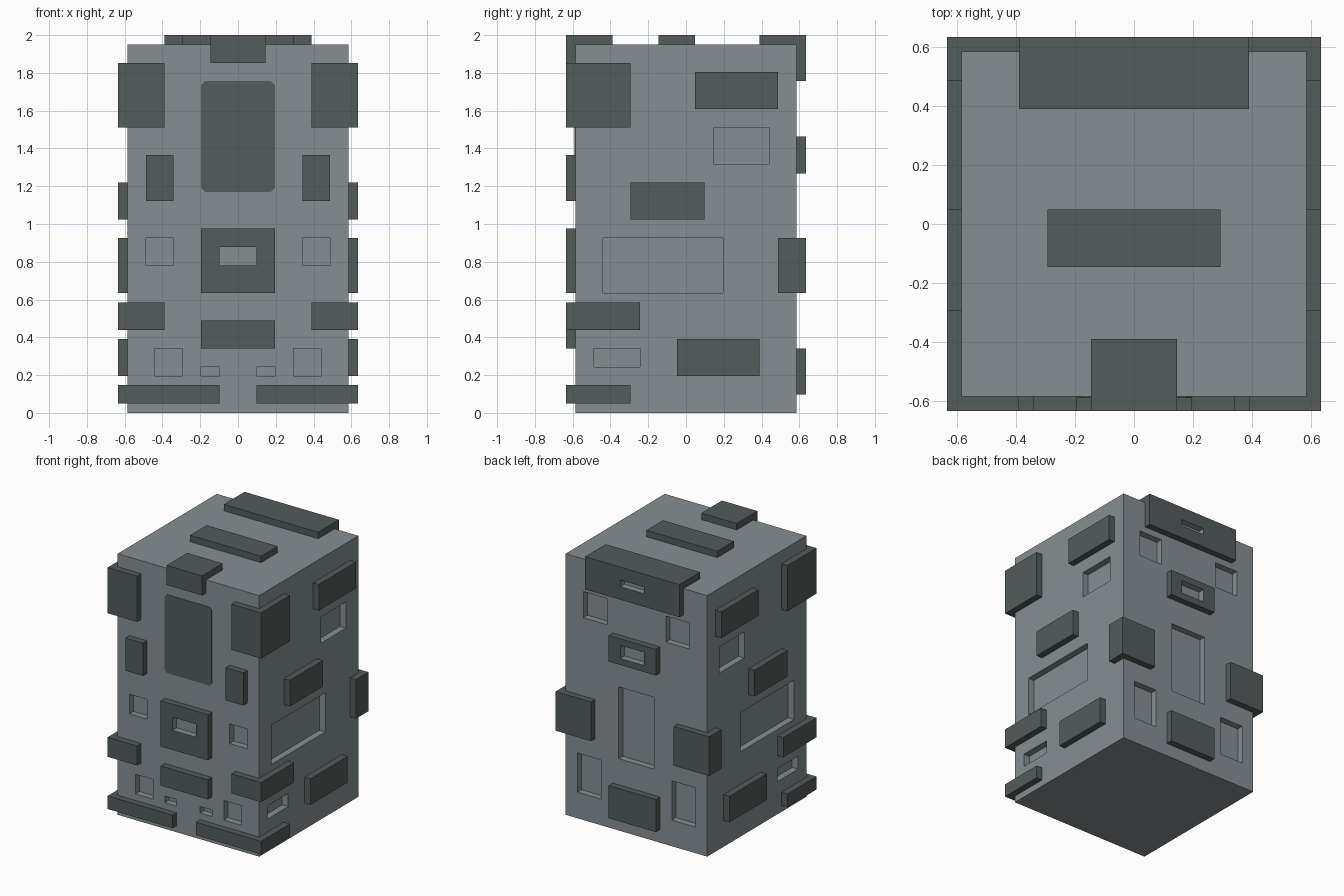
import bpy, bmesh
from mathutils import Vector

if "Cube" in bpy.data.objects:
    bpy.data.objects.remove(bpy.data.objects["Cube"])

U = 2 / 41          # the model sits on a grid of 41 units in height


def material(name, rgb):
    m = bpy.data.materials.new(name)
    m.diffuse_color = (*rgb, 1)
    m.use_nodes = True
    m.node_tree.nodes["Principled BSDF"].inputs["Base Color"].default_value = m.diffuse_color
    return m


GREY = material("stone grey", (0.235, 0.275, 0.295))
DARK = material("dark slate", (0.085, 0.108, 0.106))


def add_box(bm, x0, x1, y0, y1, z0, z1):
    lo, hi = Vector((x0, y0, z0)) * U, Vector((x1, y1, z1)) * U
    verts = bmesh.ops.create_cube(bm, size=1)["verts"]
    for v in verts:
        v.co = Vector([(lo[i] + hi[i]) / 2 + v.co[i] * (hi[i] - lo[i]) for i in range(3)])


def boxes(name, mat, *bounds):
    bm = bmesh.new()
    for b in bounds:
        add_box(bm, *b)
    me = bpy.data.meshes.new(name)
    bm.to_mesh(me)
    bm.free()
    ob = bpy.data.objects.new(name, me)
    bpy.context.collection.objects.link(ob)
    me.materials.append(mat)
    return ob


def cut(ob, *bounds):
    """Subtract boxes from an object and bake the result."""
    cutter = boxes("cutter", ob.data.materials[0], *bounds)
    cutter.hide_render = True
    mod = ob.modifiers.new("cut", 'BOOLEAN')
    mod.operation, mod.solver, mod.object = 'DIFFERENCE', 'EXACT', cutter
    bpy.context.view_layer.update()
    dg = bpy.context.evaluated_depsgraph_get()
    me = bpy.data.meshes.new_from_object(ob.evaluated_get(dg))
    ob.modifiers.clear()
    ob.data = me
    bpy.data.objects.remove(cutter)


def pair(name, *b):
    """Dark block mirrored to the left side."""
    boxes(name, DARK, b).modifiers.new("mirror", 'MIRROR').use_axis = (True, False, False)


def slotted(name, b, hole):
    """Dark plate with a grey-lined slot."""
    ob = boxes(name, DARK, b)
    cut(ob, hole)
    ob.data.materials.append(GREY)
    x0, x1, y0, y1, z0, z1 = [c * U for c in hole]
    e = 1e-4
    for p in ob.data.polygons:
        inside = all(x0 - e < c.x < x1 + e and y0 - e < c.y < y1 + e and z0 - e < c.z < z1 + e
                     for c in (ob.data.vertices[i].co for i in p.vertices))
        p.material_index = 1 if inside else 0


# body with shallow recesses one unit deep
body = boxes("body", GREY, (-12, 12, -12, 12, 0, 40))
front = [(7, 10, 16, 19), (6, 9, 4, 7), (2, 4, 4, 5)]       # x, z
back = [(5, 9, 31, 35), (6, 10, 4, 10)]                     # x, z
side = [(3, 9, 27, 31), (-9, 4, 13, 19), (-10, -5, 5, 7)]   # y, z
recesses = [(-3, 3, 11, 13, 11, 22)]
for s in (1, -1):
    for a, b, z0, z1 in front:
        recesses.append((*sorted((s * a, s * b)), -13, -11, z0, z1))
    for a, b, z0, z1 in back:
        recesses.append((*sorted((s * a, s * b)), 11, 13, z0, z1))
    for a, b, z0, z1 in side:
        recesses.append((*sorted((s * 11, s * 13)), a, b, z0, z1))
cut(body, *recesses)

# blocks wrapping the corners
pair("upper_corner_block", 8, 13, -13, -6, 31, 38)
pair("lower_corner_block", 8, 13, -13, -5, 9, 12)
pair("bottom_corner_bar", 2, 13, -13, -6, 1, 3)
pair("back_corner_block", 7, 13, 10, 13, 13, 19)

# side plates
pair("upper_side_plate", 12, 13, 1, 10, 33, 37)
pair("middle_side_plate", 12, 13, -6, 2, 21, 25)
pair("lower_side_plate", 12, 13, -1, 8, 4, 8)

# front plates
pair("front_small_plate", 7, 10, -13, -12, 23, 28)
slotted("front_slotted_plate", (-4, 4, -13, -12, 13, 20), (-2, 2, -13.5, -11.9, 16, 18))
boxes("front_lower_plate", DARK, (-4, 4, -13, -12, 7, 10))

# thin front panel with clipped corners
panel = boxes("front_panel", DARK, (-4, 4, -12.08, -11.9, 24, 36))
bm = bmesh.new()
bm.from_mesh(panel.data)
edges = [e for e in bm.edges if abs(e.verts[0].co.y - e.verts[1].co.y) > 1e-4]
bmesh.ops.bevel(bm, geom=edges, offset=0.4 * U, segments=1, affect='EDGES', profile=0.5)
bm.to_mesh(panel.data)
bm.free()

# back plates
slotted("back_slotted_plate", (-4, 4, 12, 13, 26, 30), (-2, 2, 11.9, 13.5, 27, 29))
boxes("back_lower_plate", DARK, (-4, 4, 12, 13, 2, 7))

# top blocks
slotted("top_back_block", (-8, 8, 8, 13, 36, 41), (-2, 2, 11.9, 13.5, 38, 39))
boxes("top_middle_plate", DARK, (-6, 6, -3, 1, 40, 41))
boxes("top_front_block", DARK, (-3, 3, -13, -8, 38, 41))
